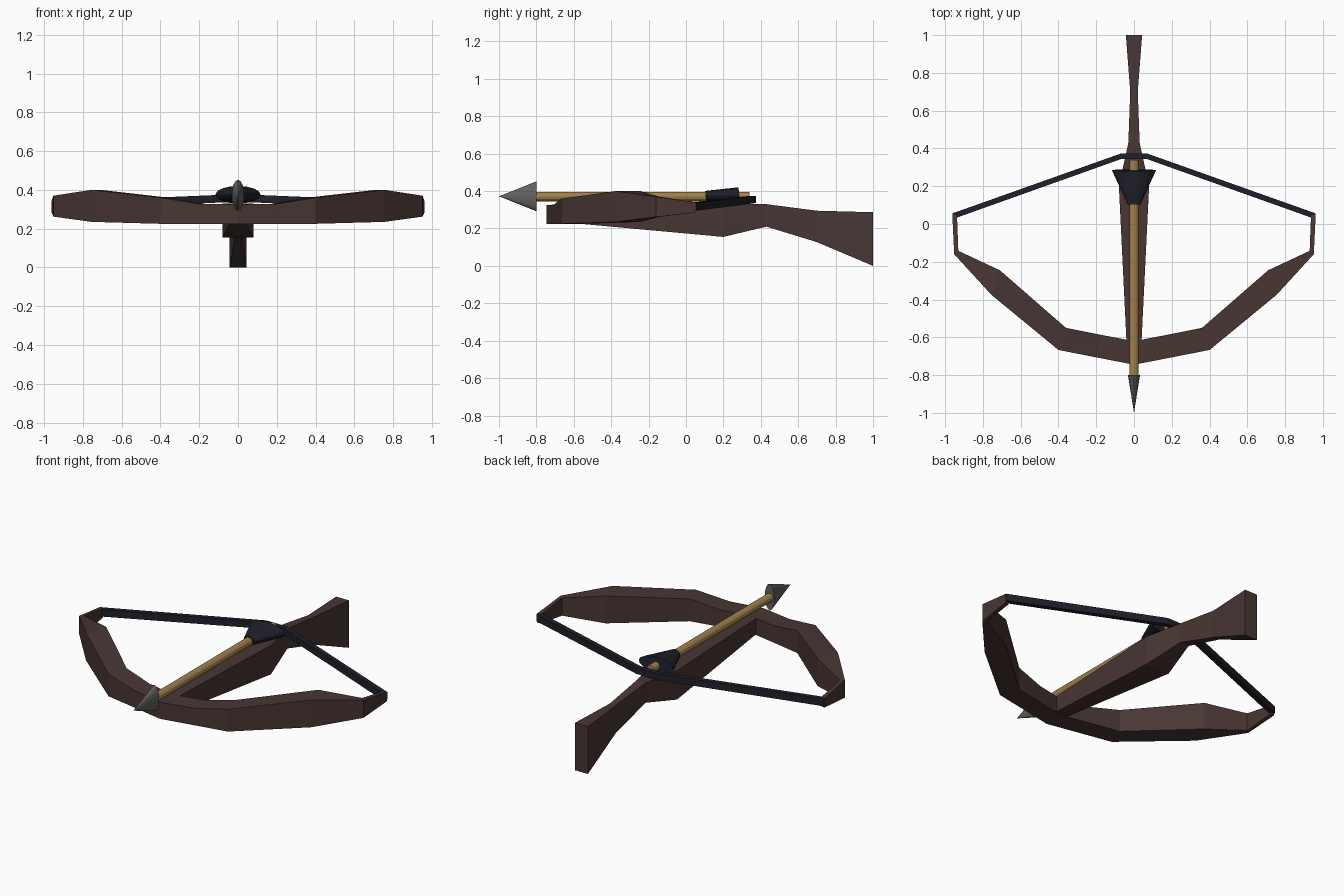
import bpy
import bmesh
import math
from mathutils import Matrix

if "Cube" in bpy.data.objects:
    bpy.data.objects.remove(bpy.data.objects["Cube"])


def material(name, rgb):
    m = bpy.data.materials.new(name)
    m.diffuse_color = (*rgb, 1)
    m.use_nodes = True
    m.node_tree.nodes["Principled BSDF"].inputs["Base Color"].default_value = m.diffuse_color
    return m


WOOD = material("dark wood", (0.065, 0.037, 0.034))
NAVY = material("dark navy", (0.014, 0.014, 0.023))
TAN = material("tan wood", (0.36, 0.22, 0.075))
STEEL = material("grey steel", (0.12, 0.12, 0.115))


def finish(name, bm, mat):
    bmesh.ops.recalc_face_normals(bm, faces=bm.faces[:])
    me = bpy.data.meshes.new(name)
    bm.to_mesh(me)
    bm.free()
    me.materials.append(mat)
    ob = bpy.data.objects.new(name, me)
    bpy.context.collection.objects.link(ob)
    return ob


def loft(name, sections, mat):
    """Skin a list of closed sections with equal point counts, capping both ends."""
    bm = bmesh.new()
    rings = [[bm.verts.new(p) for p in s] for s in sections]
    n = len(rings[0])
    for a, b in zip(rings, rings[1:]):
        for i in range(n):
            j = (i + 1) % n
            bm.faces.new((a[i], a[j], b[j], b[i]))
    bm.faces.new(rings[0])
    bm.faces.new(rings[-1])
    return finish(name, bm, mat)


def blade(outer, inner, lo, hi):
    """Upright rectangular section between two plan points."""
    return [(*outer, lo), (*outer, hi), (*inner, hi), (*inner, lo)]


def mirrored(half):
    """Extend sections from x = 0 outwards to the other side."""
    other = [[(-x, y, z) for x, y, z in s] for s in half if abs(s[0][0]) > 1e-6]
    return other[::-1] + half


# Stock: y, half width, bottom, top
stock = [(-0.62, 0.04, 0.23, 0.325), (0.2, 0.08, 0.155, 0.33), (0.43, 0.03, 0.21, 0.33),
         (0.7, 0.02, 0.127, 0.295), (1.0, 0.043, 0.0, 0.287)]
loft("stock", [blade((-w, y), (w, y), lo, hi) for y, w, lo, hi in stock], WOOD)

# Bow limbs, from the middle to the right tip
loft("bow", mirrored([
    blade((0, -0.745), (0, -0.62), 0.225, 0.325),
    blade((0.2, -0.706), (0.18, -0.586), 0.225, 0.328),
    blade((0.4, -0.667), (0.36, -0.55), 0.225, 0.36),
    blade((0.755, -0.375), (0.71, -0.245), 0.235, 0.40),
    blade((0.952, -0.16), (0.93, -0.142), 0.262, 0.37),
    blade((0.962, 0.05), (0.937, 0.045), 0.285, 0.34)]), WOOD)

# Drawn string
loft("string", mirrored([
    blade((0.07, 0.373), (0.065, 0.345), 0.336, 0.375),
    blade((0.962, 0.056), (0.957, 0.027), 0.295, 0.338)]), NAVY)


def cone_y(name, y0, y1, r0, r1, sx, sz, z, mat, sides):
    """Elliptical cone or cylinder along y."""
    bm = bmesh.new()
    bmesh.ops.create_cone(bm, cap_ends=True, segments=sides, radius1=r0, radius2=r1,
                          depth=y1 - y0,
                          matrix=Matrix.Translation((0, (y0 + y1) / 2, z))
                          @ Matrix.Diagonal((sx, 1, sz, 1))
                          @ Matrix.Rotation(-math.pi / 2, 4, 'X'))
    return finish(name, bm, mat)


# Bolt: shaft, flattened head and wide fletching
cone_y("bolt_shaft", -0.82, 0.34, 0.025, 0.025, 1, 1, 0.37, TAN, 12)
cone_y("bolt_head", -1.0, -0.8, 0.0, 0.08, 0.4, 1, 0.372, STEEL, 16)
fletching = []
for y, w, h, z in ((0.105, 0.035, 0.028, 0.373), (0.285, 0.117, 0.045, 0.375)):
    ring = [i * math.tau / 16 for i in range(16)]
    fletching.append([(w * math.cos(a), y - 0.1 * h * math.sin(a), z + h * math.sin(a)) for a in ring])
loft("bolt_fletching", fletching, NAVY)
